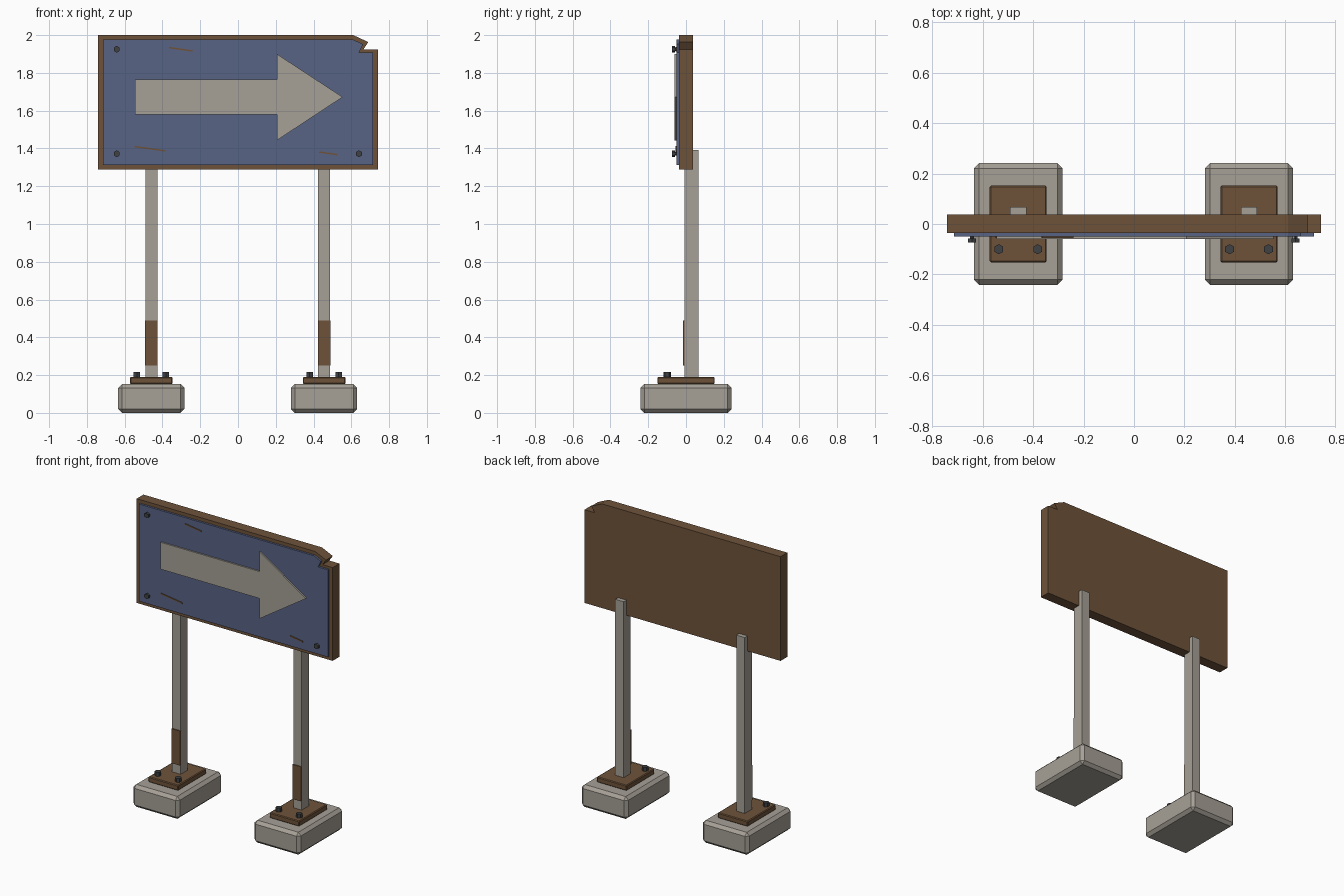
import bpy
import bmesh
from math import sin, cos, pi, atan2, hypot

cube = bpy.data.objects.get("Cube")
if cube:
    bpy.data.objects.remove(cube, do_unlink=True)


def material(name, rgb):
    m = bpy.data.materials.new(name)
    m.use_nodes = True
    m.diffuse_color = (*rgb, 1)
    m.node_tree.nodes["Principled BSDF"].inputs["Base Color"].default_value = (*rgb, 1)
    return m


GREY = material("weathered_grey", (0.38, 0.35, 0.305))
BROWN = material("rust_brown", (0.155, 0.086, 0.042))
BLUE = material("faded_blue", (0.098, 0.125, 0.235))
DARK = material("dark_steel", (0.05, 0.052, 0.056))


def finish(name, bm, mat):
    bmesh.ops.recalc_face_normals(bm, faces=bm.faces)
    mesh = bpy.data.meshes.new(name)
    bm.to_mesh(mesh)
    bm.free()
    mesh.materials.append(mat)
    obj = bpy.data.objects.new(name, mesh)
    bpy.context.collection.objects.link(obj)
    return obj


def prism(name, points, lo, hi, mat, upright=True):
    """Extrude an outline along y (upright, outline in xz) or along z (outline in xy)."""
    bm = bmesh.new()
    place = (lambda a, b, d: (a, d, b)) if upright else (lambda a, b, d: (a, b, d))
    face = bm.faces.new([bm.verts.new(place(a, b, lo)) for a, b in points])
    ext = bmesh.ops.extrude_face_region(bm, geom=[face])
    shift = place(0, 0, hi - lo)
    verts = [v for v in ext["geom"] if isinstance(v, bmesh.types.BMVert)]
    bmesh.ops.translate(bm, verts=verts, vec=shift)
    return finish(name, bm, mat)


def box(name, x, y, z, mat, chamfer=0):
    outline = [(x[0], y[0]), (x[1], y[0]), (x[1], y[1]), (x[0], y[1])]
    obj = prism(name, outline, z[0], z[1], mat, upright=False)
    if chamfer:
        mod = obj.modifiers.new("chamfer", "BEVEL")
        mod.width = chamfer
        mod.segments = 1
    return obj


def hexagon(a, b, r):
    return [(a + r * sin(i * pi / 3), b + r * cos(i * pi / 3)) for i in range(6)]


# Sign board with a broken upper corner
prism("board", [(-0.741, 1.288), (0.741, 1.288), (0.741, 1.925), (0.664, 1.925),
                (0.69, 1.963), (0.61, 2.0), (-0.741, 2.0)], -0.036, 0.037, BROWN)
prism("face_panel", [(-0.714, 1.312), (0.714, 1.312), (0.714, 1.908), (0.64, 1.908),
                     (0.662, 1.952), (0.61, 1.976), (-0.714, 1.976)], -0.05, -0.036, BLUE)

# Direction arrow
prism("arrow", [(-0.545, 1.58), (0.206, 1.58), (0.206, 1.443), (0.554, 1.672),
                (0.206, 1.9), (0.206, 1.764), (-0.545, 1.764)], -0.06, -0.05, GREY)

# Rust scratches on the face
for i, (x0, z0, x1, z1) in enumerate([(-0.366, 1.934, -0.24, 1.916),
                                      (-0.548, 1.41, -0.384, 1.387),
                                      (0.43, 1.381, 0.527, 1.367)]):
    length = hypot(x1 - x0, z1 - z0)
    nx, nz = (z0 - z1) / length * 0.004, (x1 - x0) / length * 0.004
    prism(f"scratch_{i + 1}", [(x0 - nx, z0 - nz), (x1 - nx, z1 - nz),
                               (x1 + nx, z1 + nz), (x0 + nx, z0 + nz)], -0.055, -0.05, BROWN)

# Face bolts, the one at the broken corner is missing
for i, (x, z) in enumerate([(-0.642, 1.925), (-0.642, 1.372), (0.64, 1.372)]):
    prism(f"face_bolt_shank_{i + 1}", hexagon(x, z, 0.009), -0.06, -0.05, DARK)
    prism(f"face_bolt_head_{i + 1}", hexagon(x, z, 0.018), -0.073, -0.058, DARK)

# Posts with their feet
for side, cx in (("right", -0.459), ("left", 0.456)):
    box(f"{side}_footing", (cx - 0.175, cx + 0.175), (-0.241, 0.241), (0, 0.153), GREY, 0.02)
    box(f"{side}_base_plate", (cx - 0.113, cx + 0.113), (-0.152, 0.152), (0.153, 0.19), BROWN, 0.005)
    box(f"{side}_post", (cx - 0.032, cx + 0.032), (-0.009, 0.067), (0.185, 1.392), GREY)
    box(f"{side}_rust_patch", (cx - 0.033, cx + 0.033), (-0.016, -0.009), (0.252, 0.488), BROWN)
    for k in (-1, 1):
        prism(f"{side}_base_bolt_{'inner' if k * cx < 0 else 'outer'}",
              hexagon(cx + k * 0.077, -0.1, 0.02), 0.188, 0.217, DARK, upright=False)
